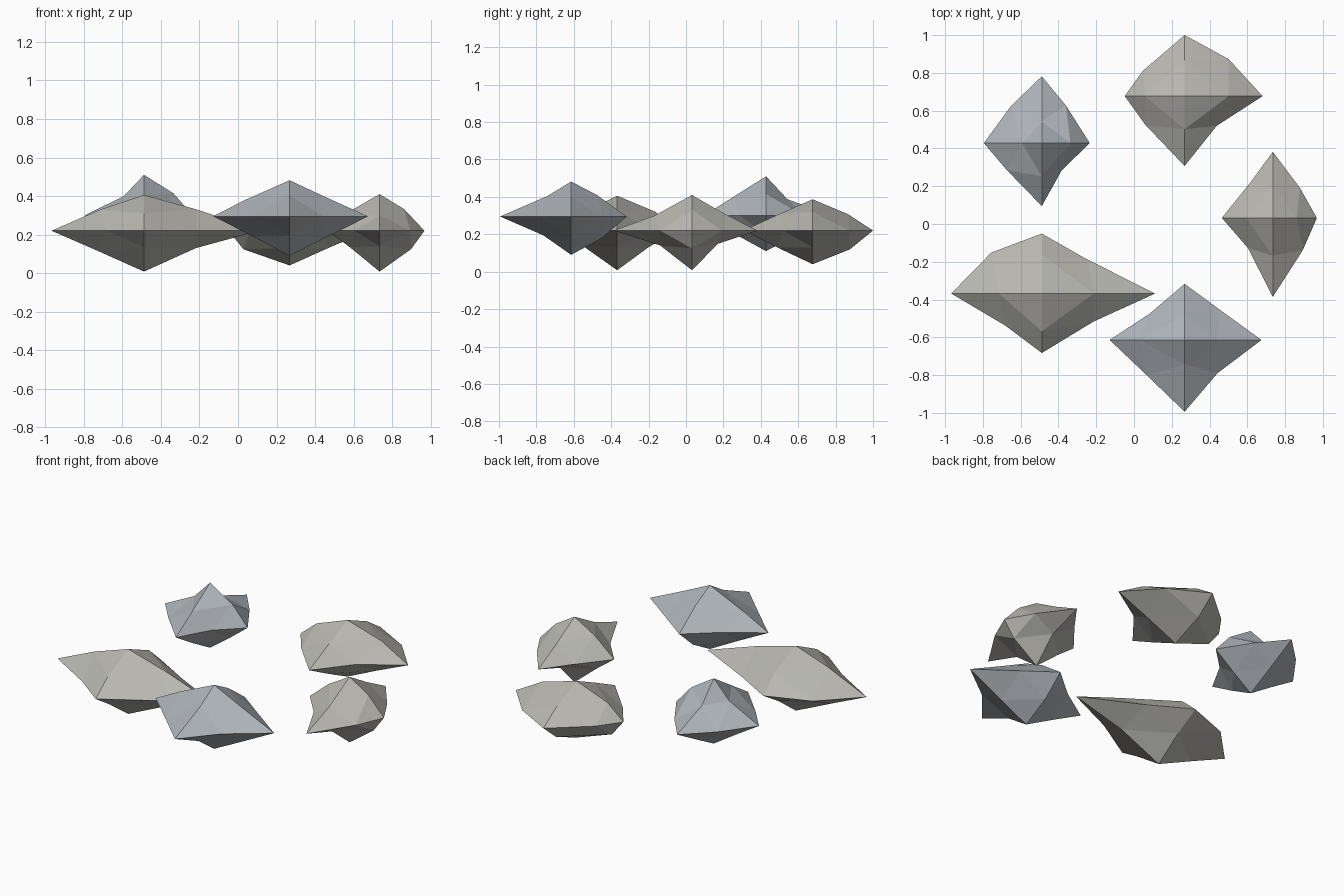
import bpy, bmesh
from itertools import product


def material(name, rgb):
    m = bpy.data.materials.new(name)
    m.diffuse_color = (*rgb, 1)
    return m


WARM = material("warm_stone", (0.48, 0.475, 0.44))
COOL = material("cool_stone", (0.42, 0.45, 0.48))
SIGNS = [(1, 1), (1, -1), (-1, 1), (-1, -1)]


def rock(name, mat, centre, reach, xy, xz, yz):
    """Octahedron split once: six tips (reach +x -x +y -y +z -z) and twelve
    edge points, given as (a, b) distances per plane in the order of SIGNS."""
    bm = bmesh.new()
    v = {}

    def add(key, offset):
        v[key] = bm.verts.new([c + o for c, o in zip(centre, offset)])

    for i in range(6):
        key, axis, s = [0, 0, 0], i // 2, 1 - 2 * (i % 2)
        key[axis] = s
        add(tuple(key), [k * reach[i] for k in key])
    for (i, j), pts in zip([(0, 1), (0, 2), (1, 2)], [xy, xz, yz]):
        for (si, sj), (a, b) in zip(SIGNS, pts):
            key, off = [0, 0, 0], [0, 0, 0]
            key[i], key[j] = si, sj
            off[i], off[j] = si * a, sj * b
            add(tuple(key), off)

    # four facets in each octant
    for x, y, z in product((1, -1), repeat=3):
        X, Y, Z = v[x, 0, 0], v[0, y, 0], v[0, 0, z]
        XY, XZ, YZ = v[x, y, 0], v[x, 0, z], v[0, y, z]
        for tri in [(X, XY, XZ), (Y, YZ, XY), (Z, XZ, YZ), (XY, YZ, XZ)]:
            bm.faces.new(tri if x * y * z > 0 else tri[::-1])
    mesh = bpy.data.meshes.new(name)
    bm.to_mesh(mesh)
    bm.free()
    mesh.materials.append(mat)
    bpy.context.collection.objects.link(bpy.data.objects.new(name, mesh))


# ring of five stones
rock("front_stone", COOL, (.268, -.614, .295), (.407, .397, .297, .38, .187, .205),
     [(.18, .165), (.175, .175), (.187, .138), (.2, .187)],
     [(.175, .105), (.18, .115), (.235, .083), (.19, .105)],
     [(.138, .115), (.165, .115), (.13, .108), (.15, .1)])

rock("front_left_stone", WARM, (-.488, -.368, .22), (.6, .48, .317, .315, .186, .212),
     [(.241, .18), (.273, .149), (.267, .217), (.193, .17)],
     [(.275, .11), (.27, .09), (.227, .11), (.237, .106)],
     [(.205, .1), (.167, .09), (.2, .09), (.18, .085)])

rock("back_left_stone", COOL, (-.488, .428, .3), (.254, .307, .354, .333, .21, .19),
     [(.127, .2), (.106, .143), (.164, .196), (.185, .143)],
     [(.152, .115), (.125, .1), (.105, .1), (.15, .095)],
     [(.115, .087), (.17, .1), (.175, .1), (.165, .1)])

rock("back_stone", WARM, (.268, .677, .22), (.413, .317, .323, .37, .167, .18),
     [(.233, .196), (.17, .157), (.222, .133), (.207, .153)],
     [(.233, .1), (.2, .09), (.21, .09), (.24, .096)],
     [(.19, .087), (.2, .1), (.175, .09), (.19, .09)])

rock("right_stone", WARM, (.735, .032, .22), (.233, .27, .35, .418, .19, .212),
     [(.143, .16), (.159, .17), (.121, .185), (.132, .159)],
     [(.128, .112), (.163, .096), (.14, .11), (.155, .085)],
     [(.17, .092), (.14, .07), (.2, .08), (.17, .08)])
